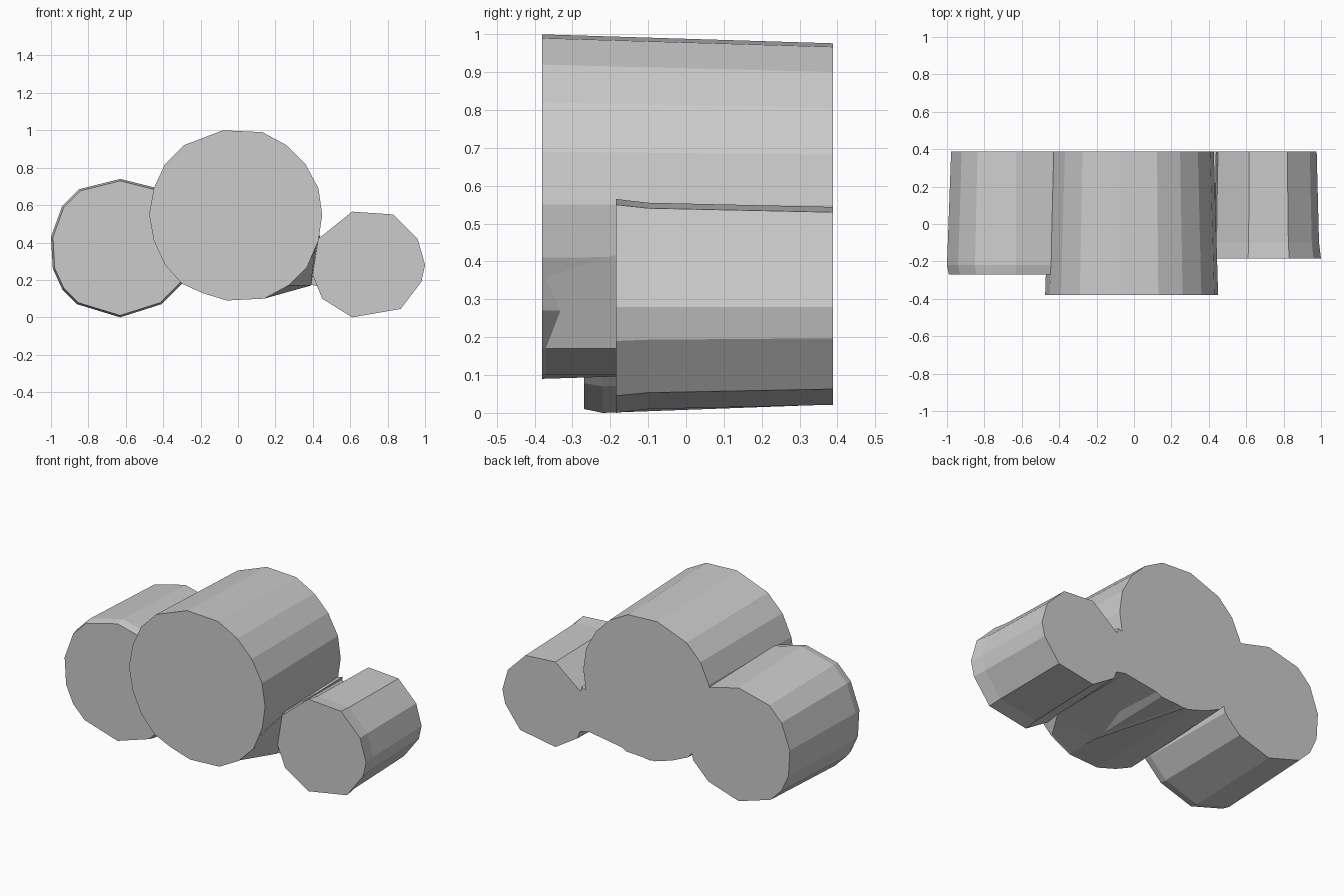
import bpy, bmesh

if "Cube" in bpy.data.objects:
    bpy.data.objects.remove(bpy.data.objects["Cube"])

BACK = 0.388


def loft(name, sections):
    """Join equal-length rings of (x, y, z) points into a closed, flat-shaded solid."""
    bm = bmesh.new()
    rings = [[bm.verts.new(p) for p in ring] for ring in sections]
    for a, b in zip(rings, rings[1:]):
        for i in range(len(a)):
            j = (i + 1) % len(a)
            bm.faces.new((a[i], a[j], b[j], b[i]))
    bm.faces.new(rings[0])
    bm.faces.new(rings[-1])
    bmesh.ops.recalc_face_normals(bm, faces=bm.faces)
    mesh = bpy.data.meshes.new(name)
    bm.to_mesh(mesh)
    bm.free()
    obj = bpy.data.objects.new(name, mesh)
    bpy.context.collection.objects.link(obj)
    return obj


def tapered(name, profile, centre, steps):
    """Extrude an x/z profile along y; each step is (y, scale)."""
    cx, cz = centre
    return loft(name, [[(cx + (x - cx) * s, y, cz + (z - cz) * s)
                        for x, z in profile] for y, s in steps])


# Large central lobe
centre = [(-.08, 1), (.13, .99), (.26, .92), (.36, .82), (.43, .69), (.45, .55),
          (.43, .41), (.37, .27), (.27, .17), (.14, .10), (-.06, .09), (-.19, .13),
          (-.30, .18), (-.39, .28), (-.45, .41), (-.475, .55), (-.45, .69),
          (-.39, .82), (-.29, .92)]
tapered("centre_lobe", centre, (0, .545), [(-.38, 1), (BACK, .948)])

# Medium left lobe with a bevelled front rim
left = [(-.63, .74), (-.85, .685), (-.94, .595), (-1, .43), (-.99, .26), (-.94, .15),
        (-.86, .07), (-.63, 0), (-.41, .07), (-.30, .18), (-.26, .37), (-.30, .59),
        (-.41, .685)]
tapered("left_lobe", left, (-.63, .37), [(-.27, .972), (-.22, 1), (BACK, .94)])

# Small right lobe, flared at the front
right = [(.61, .565), (.83, .55), (.96, .42), (1, .28), (.98, .19), (.87, .045),
         (.61, .0), (.45, .10), (.39, .25), (.43, .42)]
tapered("right_lobe", right, (.69, .285), [(-.185, 1), (-.1, .965), (BACK, .925)])

# Fillet bridging the central and right lobes underneath
bridge = [(-.37, [(.41, .36), (.27, .17), (.14, .10), (.1, .3)]),
          (-.18, [(.43, .42), (.39, .17), (.14, .10), (.1, .3)]),
          (BACK, [(.44, .44), (.385, .175), (-.03, .11), (.1, .3)])]
# outer point keeps the fillet buried in the right lobe
loft("lower_bridge", [[(x, y, z) for x, z in pts] +
                      [] for y, pts in bridge])
# Wedge closing the gap against the right lobe
loft("side_bridge", [[(x, y, z) for x, z in [(.3, .43), (.43, .43), (.5, .35),
                                             (.46, .16), (.385, .175), (.3, .2)]]
                     for y in (-.17, BACK)])
